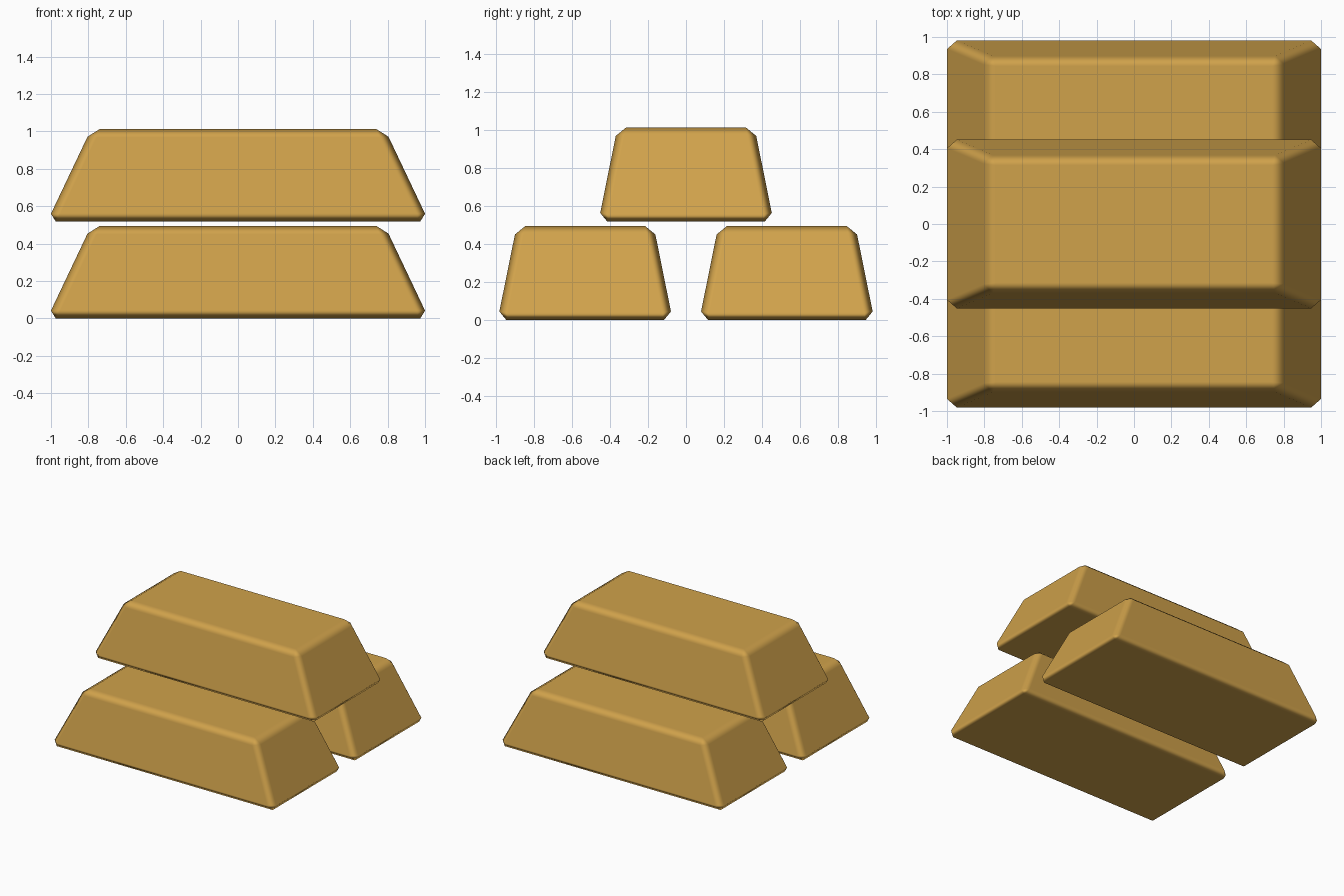
import bpy

if "Cube" in bpy.data.objects:
    bpy.data.objects.remove(bpy.data.objects["Cube"])

# gold material
gold = bpy.data.materials.new("gold")
gold.diffuse_color = (0.63, 0.36, 0.07, 1)
gold.use_nodes = True
gold.node_tree.nodes["Principled BSDF"].inputs["Base Color"].default_value = gold.diffuse_color


def ingot(name, y, z):
    """Tapered bar with chamfered edges, resting at height z."""
    bottom, top, height = (1.02, 0.46), (0.785, 0.36), 0.495
    verts = [(sx * hx, sy * hy, h)
             for (hx, hy), h in ((bottom, 0), (top, height))
             for sx, sy in ((-1, -1), (1, -1), (1, 1), (-1, 1))]
    sides = [(i, (i + 1) % 4, (i + 1) % 4 + 4, i + 4) for i in range(4)]
    mesh = bpy.data.meshes.new(name)
    mesh.from_pydata(verts, [], [(3, 2, 1, 0), (4, 5, 6, 7)] + sides)
    mesh.materials.append(gold)
    mesh.shade_smooth()
    bar = bpy.data.objects.new(name, mesh)
    bar.location = (0, y, z)
    bpy.context.collection.objects.link(bar)
    # soft single chamfer on every edge
    bevel = bar.modifiers.new("chamfer", 'BEVEL')
    bevel.width = 0.046
    bevel.segments = 1
    bevel.limit_method = 'NONE'
    bevel.harden_normals = True


# two bars below, one on top
ingot("lower_front_bar", -0.53, 0)
ingot("lower_back_bar", 0.53, 0)
ingot("upper_bar", 0, 0.518)
